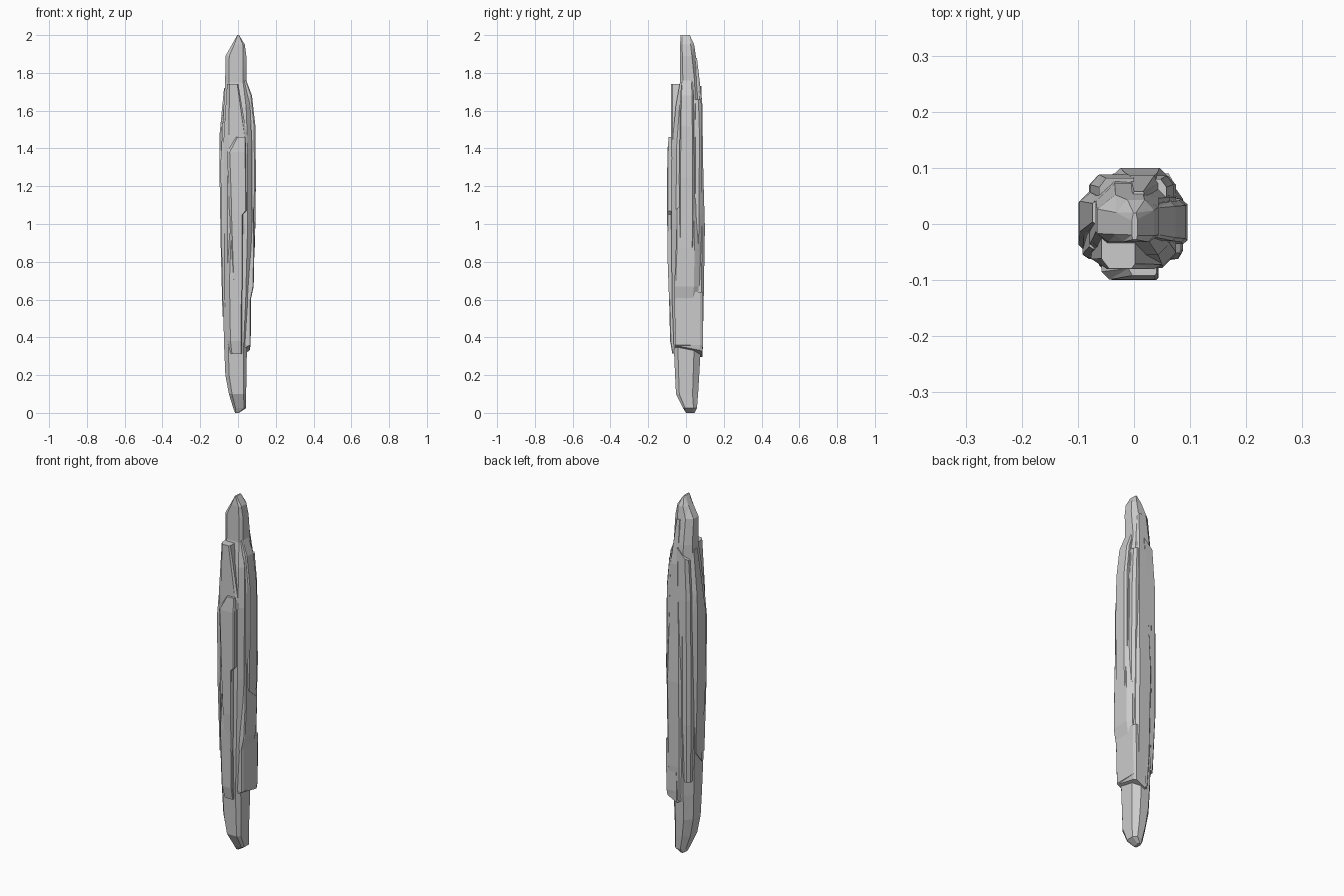
import bpy, bmesh

def shard(name, rows, cuts, top=(0, 0), bot=(0, 0)):
    """Loft chamfered boxes. row = z, x0, x1, y0, y1; cuts = chamfer per corner
    (front-left, front-right, back-right, back-left) as share of the width.
    top / bot tilt the end faces along x and y."""
    bm = bmesh.new()
    rings = []
    for i, (z, x0, x1, y0, y1) in enumerate(rows):
        w, d = x1 - x0, y1 - y0
        a, b, c, e = cuts
        pts = [(x0, y0 + a * d), (x0 + a * w, y0), (x1 - b * w, y0), (x1, y0 + b * d),
               (x1, y1 - c * d), (x1 - c * w, y1), (x0 + e * w, y1), (x0, y1 - e * d)]
        t = top if i == len(rows) - 1 else bot if i == 0 else (0, 0)
        cx, cy = (x0 + x1) / 2, (y0 + y1) / 2
        rings.append([bm.verts.new((x, y, z + t[0] * (x - cx) + t[1] * (y - cy)))
                      for x, y in pts])
    for r, s in zip(rings, rings[1:]):
        for k in range(8):
            n = (k + 1) % 8
            bm.faces.new((r[k], r[n], s[n], s[k]))
    bm.faces.new(rings[0][::-1])
    bm.faces.new(rings[-1])
    bmesh.ops.remove_doubles(bm, verts=bm.verts, dist=0.0005)
    bmesh.ops.triangulate(bm, faces=[f for f in bm.faces if len(f.verts) > 3])
    bmesh.ops.recalc_face_normals(bm, faces=bm.faces)
    me = bpy.data.meshes.new(name)
    bm.to_mesh(me)
    bm.free()
    ob = bpy.data.objects.new(name, me)
    bpy.context.collection.objects.link(ob)
    return ob

# Full-height central crystal with a ridge at the top and a blunt point below
shard("core", [
    (0.00, -0.015, 0.005, 0.000, 0.045),
    (0.025, -0.025, 0.042, -0.015, 0.058),
    (0.10, -0.048, 0.043, -0.053, 0.064),
    (0.20, -0.067, 0.045, -0.058, 0.070),
    (0.34, -0.073, 0.047, -0.064, 0.078),
    (0.60, -0.080, 0.062, -0.074, 0.086),
    (1.00, -0.085, 0.075, -0.078, 0.090),
    (1.40, -0.085, 0.075, -0.075, 0.088),
    (1.62, -0.076, 0.064, -0.055, 0.082),
    (1.75, -0.068, 0.044, -0.032, 0.072),
    (1.89, -0.066, 0.044, -0.032, 0.052),
    (1.95, -0.032, 0.036, -0.032, 0.043),
    (2.00, -0.004, 0.006, -0.028, 0.020)], (0.18, 0.15, 0.25, 0.3))

# Front plates, stepping down from the neck
shard("front_upper_plate", [
    (0.95, -0.078, 0.045, -0.078, 0.0),
    (1.45, -0.076, 0.050, -0.080, 0.0),
    (1.74, -0.058, 0.002, -0.079, 0.0)], (0.22, 0.1, 0, 0))
shard("front_slab", [
    (0.64, -0.028, 0.022, -0.090, 0.0),
    (0.80, -0.034, 0.024, -0.097, 0.0),
    (1.05, -0.044, 0.026, -0.100, 0.0),
    (1.07, -0.046, 0.044, -0.100, 0.0),
    (1.38, -0.058, 0.043, -0.099, 0.0),
    (1.46, -0.010, 0.040, -0.092, 0.0)], (0.14, 0.05, 0, 0), bot=(-1.6, 0))
shard("front_lower_plate", [
    (0.33, -0.045, 0.020, -0.072, 0.0),
    (0.38, -0.055, 0.020, -0.084, 0.0),
    (0.70, -0.062, 0.022, -0.092, 0.0),
    (0.95, -0.050, 0.020, -0.088, 0.0)], (0.2, 0.05, 0, 0), bot=(0, 0.5))

# Right-hand plates: foot step, middle and shoulder
shard("right_foot_plate", [
    (0.325, -0.01, 0.062, -0.055, 0.086),
    (0.36, -0.01, 0.067, -0.057, 0.090),
    (0.64, -0.01, 0.070, -0.062, 0.090)], (0, 0.06, 0.1, 0.1), bot=(0.5, -0.2))
shard("right_middle_plate", [
    (0.60, 0.00, 0.068, -0.064, 0.060),
    (0.67, 0.00, 0.083, -0.062, 0.068),
    (0.87, 0.00, 0.087, -0.054, 0.070),
    (1.08, 0.00, 0.084, -0.052, 0.060)], (0, 0.05, 0.2, 0), top=(0.8, 0.6))
shard("right_shoulder_plate", [
    (0.90, 0.00, 0.090, -0.034, 0.042),
    (1.25, 0.00, 0.095, -0.036, 0.045),
    (1.52, 0.00, 0.092, -0.032, 0.042),
    (1.68, 0.00, 0.074, -0.030, 0.040),
    (1.76, 0.00, 0.044, -0.024, 0.036)], (0, 0.08, 0.12, 0), bot=(0, -0.8))

# Left-hand plates
shard("left_plate", [
    (0.55, -0.082, 0.0, -0.030, 0.045),
    (0.90, -0.092, 0.0, -0.048, 0.052),
    (1.35, -0.099, 0.0, -0.045, 0.058),
    (1.48, -0.097, 0.0, -0.020, 0.056),
    (1.72, -0.074, 0.0, 0.000, 0.046)], (0.08, 0, 0, 0.2), bot=(0, 1.2))
shard("left_front_chip", [
    (0.56, -0.080, 0.0, -0.055, 0.0),
    (1.00, -0.090, 0.0, -0.062, 0.0),
    (1.33, -0.092, 0.0, -0.060, 0.0),
    (1.58, -0.080, 0.0, -0.045, 0.0)], (0.1, 0, 0, 0), top=(0.8, 0))

# Back plates
shard("back_plate", [
    (0.32, -0.030, 0.045, 0.0, 0.082),
    (0.50, -0.040, 0.058, 0.0, 0.092),
    (0.98, -0.045, 0.060, 0.0, 0.100),
    (1.25, -0.035, 0.055, 0.0, 0.092),
    (1.64, -0.020, 0.045, 0.0, 0.086),
    (1.88, -0.005, 0.020, 0.0, 0.058)], (0, 0, 0.14, 0.2), bot=(0.6, 0))
shard("back_left_chip", [
    (0.42, -0.070, 0.0, 0.0, 0.075),
    (0.75, -0.080, 0.0, 0.0, 0.087),
    (1.45, -0.078, 0.0, 0.0, 0.088),
    (1.70, -0.062, 0.0, 0.0, 0.082)], (0, 0, 0, 0.2), top=(1.0, 0))
shard("back_right_chip", [
    (0.70, 0.0, 0.068, 0.0, 0.075),
    (1.05, 0.0, 0.075, 0.0, 0.085),
    (1.50, 0.0, 0.070, 0.0, 0.086),
    (1.66, 0.0, 0.058, 0.0, 0.080)], (0, 0, 0.18, 0), bot=(-1.0, 0))
